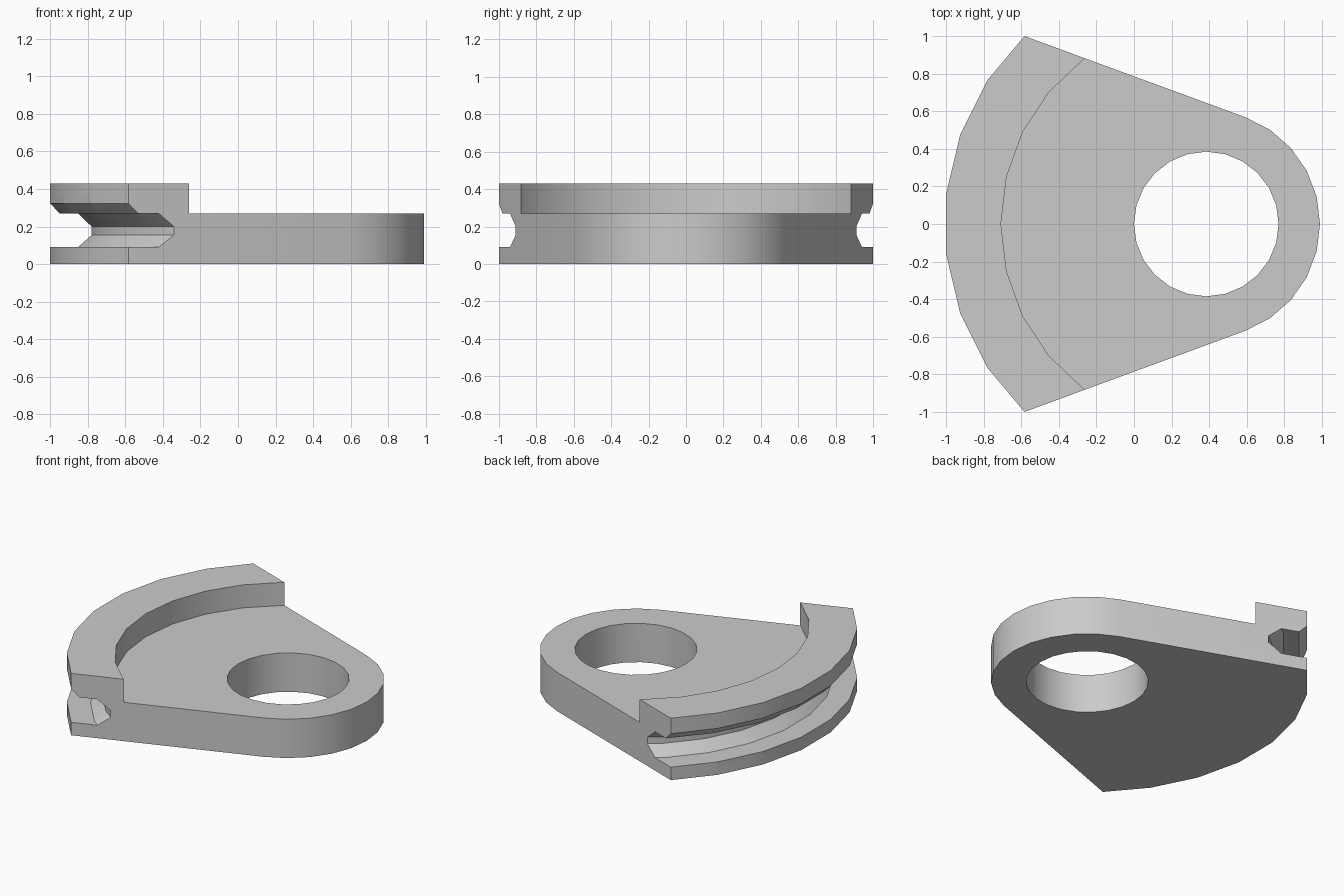
import bpy, bmesh, math

if "Cube" in bpy.data.objects:
    bpy.data.objects.remove(bpy.data.objects["Cube"])

CX = 0.385                       # common centre of hole, tip and rim arcs
STEP = math.radians(360 / 27)    # facet angle of the rim arcs

grey = bpy.data.materials.new("light grey")
grey.use_nodes = True
grey.diffuse_color = (0.6, 0.6, 0.6, 1)
grey.node_tree.nodes["Principled BSDF"].inputs["Base Color"].default_value = (0.6, 0.6, 0.6, 1)


def polar(r, a):
    return (CX + r * math.cos(a), r * math.sin(a))


def make_object(name, bm):
    bmesh.ops.recalc_face_normals(bm, faces=bm.faces)
    mesh = bpy.data.meshes.new(name)
    bm.to_mesh(mesh)
    bm.free()
    mesh.materials.append(grey)
    ob = bpy.data.objects.new(name, mesh)
    bpy.context.collection.objects.link(ob)
    return ob


def prism(name, outline, z0, z1):
    bm = bmesh.new()
    face = bm.faces.new([bm.verts.new((x, y, z0)) for x, y in outline])
    ext = bmesh.ops.extrude_face_region(bm, geom=[face])
    tops = [v for v in ext["geom"] if isinstance(v, bmesh.types.BMVert)]
    bmesh.ops.translate(bm, verts=tops, vec=(0, 0, z1 - z0))
    return make_object(name, bm)


def ring(name, section, n, start):
    bm = bmesh.new()
    loops = []
    for i in range(n):
        a = start + 2 * math.pi * i / n
        loops.append([bm.verts.new((*polar(r, a), z)) for r, z in section])
    m = len(section)
    for i in range(n):
        p, q = loops[i], loops[(i + 1) % n]
        for j in range(m):
            k = (j + 1) % m
            bm.faces.new((p[j], p[k], q[k], q[j]))
    return make_object(name, bm)


def polygon(r, n):
    return [polar(r, math.pi + 2 * math.pi * i / n) for i in range(n)]


# Body: rounded tip, straight tapered sides, broad faceted arc
tip = [polar(0.605, math.radians(69.8) * i / 5) for i in range(-5, 6)]
arc = [polar(1.394, math.pi + STEP * (i + 0.5)) for i in range(-3, 3)]
body = prism("grooved_sector_plate", tip + [(-0.583, 1.0)] + arc + [(-0.583, -1.0)], 0, 0.43)

# Cutters: lowered floor inside the rim, round hole, groove around the arc
groove = [(1.45, 0.383), (1.344, 0.27), (1.245, 0.27), (1.172, 0.20),
          (1.172, 0.155), (1.245, 0.09), (1.45, 0.09)]
cutters = [prism("floor_cutter", polygon(1.093, 27), 0.27, 0.6),
           prism("hole_cutter", polygon(0.385, 24), -0.1, 0.6),
           ring("groove_cutter", groove, 27, math.pi + STEP / 2)]

bpy.context.view_layer.objects.active = body
for cutter in cutters:
    cutter.hide_render = True
    mod = body.modifiers.new(cutter.name, "BOOLEAN")
    mod.operation = "DIFFERENCE"
    mod.solver = "EXACT"
    mod.object = cutter
    bpy.ops.object.modifier_apply(modifier=mod.name)
    bpy.data.objects.remove(cutter)

# One colour throughout, smooth curves with sharp edges
body.data.materials.clear()
body.data.materials.append(grey)
for ob in bpy.context.selected_objects:
    ob.select_set(False)
body.select_set(True)
bpy.ops.object.shade_smooth_by_angle(angle=math.radians(30))
